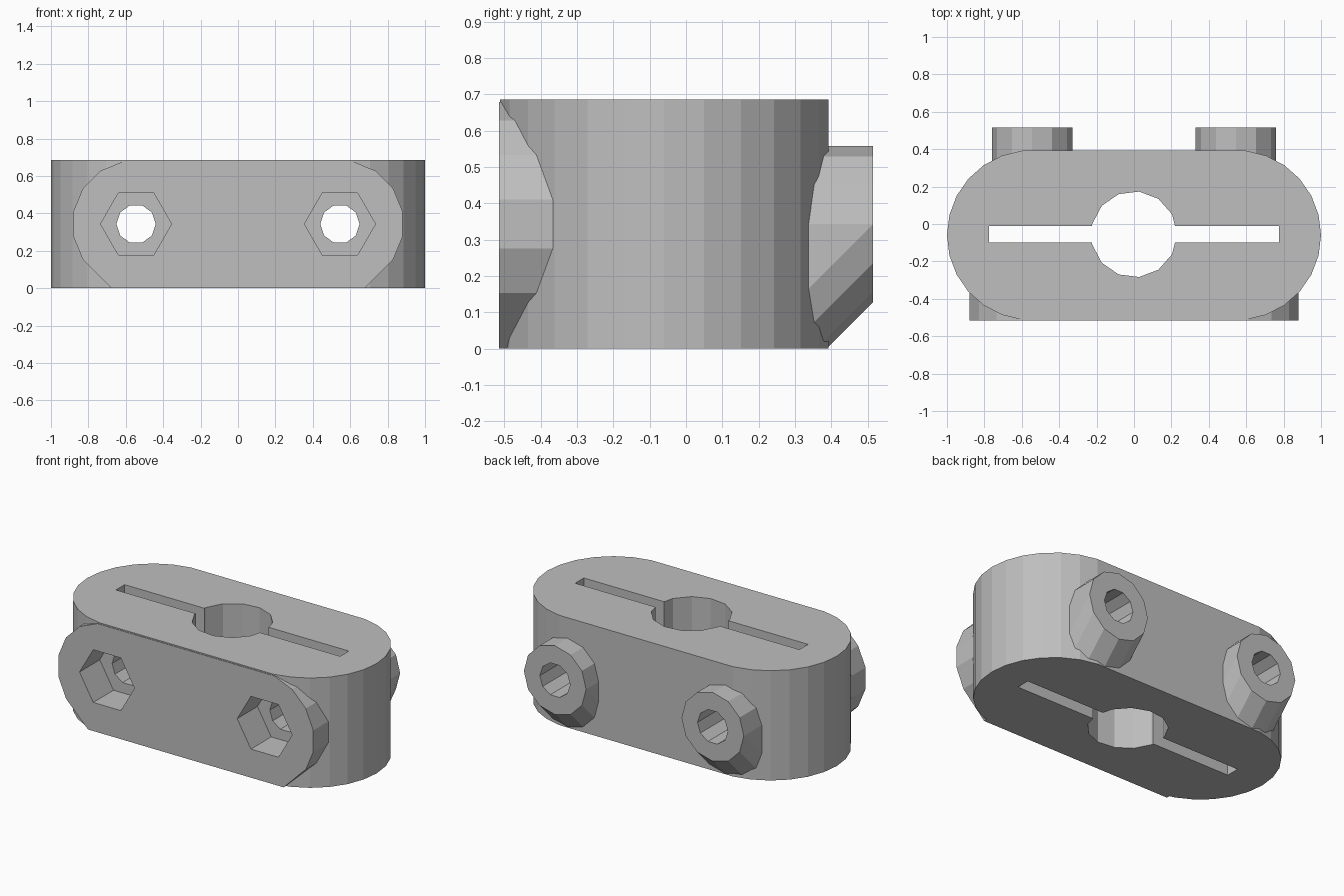
import bpy
import bmesh
import math
from mathutils import Vector

if "Cube" in bpy.data.objects:
    bpy.data.objects.remove(bpy.data.objects["Cube"], do_unlink=True)

HEIGHT = 0.686
MID_Z = HEIGHT / 2
MID_Y = -0.06
BOLT_X = 0.545
FRONT, BACK = -0.515, 0.515

grey = bpy.data.materials.new("plain_grey")
grey.use_nodes = True
grey.diffuse_color = (0.52, 0.52, 0.52, 1)
grey.node_tree.nodes["Principled BSDF"].inputs["Base Color"].default_value = grey.diffuse_color


def ring(radius, sides, cx=0.0, cy=0.0, turn=0.0):
    """Corners of a regular polygon."""
    return [(cx + radius * math.cos(turn + math.tau * i / sides),
             cy + radius * math.sin(turn + math.tau * i / sides)) for i in range(sides)]


def upright(profile, z0, z1):
    return [Vector((x, y, z)) for z in (z0, z1) for x, y in profile]


def lying(profile, y0, y1):
    return [Vector((x, y, z)) for y in (y0, y1) for x, z in profile]


def hull(name, points):
    """Convex solid around the points, trimmed at the ground."""
    bm = bmesh.new()
    for p in points:
        bm.verts.new(p)
    result = bmesh.ops.convex_hull(bm, input=bm.verts[:])
    spare = {v for v in result["geom_interior"] + result["geom_unused"]
             if isinstance(v, bmesh.types.BMVert) and v.is_valid}
    bmesh.ops.delete(bm, geom=list(spare), context="VERTS")
    bmesh.ops.dissolve_limit(bm, angle_limit=0.01, verts=bm.verts[:], edges=bm.edges[:])
    bmesh.ops.recalc_face_normals(bm, faces=bm.faces[:])
    mesh = bpy.data.meshes.new(name)
    bm.to_mesh(mesh)
    bm.free()
    mesh.materials.append(grey)
    obj = bpy.data.objects.new(name, mesh)
    bpy.context.collection.objects.link(obj)
    return obj


def combine(target, tool, operation):
    """Apply a boolean and discard the tool."""
    mod = target.modifiers.new("combine", "BOOLEAN")
    mod.operation = operation
    mod.solver = "EXACT"
    mod.object = tool
    bpy.context.view_layer.objects.active = target
    bpy.ops.object.modifier_apply(modifier=mod.name)
    bpy.data.objects.remove(tool, do_unlink=True)


def trim_ground(obj):
    bm = bmesh.new()
    bm.from_mesh(obj.data)
    cut = bmesh.ops.bisect_plane(bm, geom=bm.verts[:] + bm.edges[:] + bm.faces[:],
                                 plane_co=(0, 0, 0), plane_no=(0, 0, -1), clear_outer=True)
    rim = [e for e in cut["geom_cut"] if isinstance(e, bmesh.types.BMEdge)]
    bmesh.ops.edgeloop_fill(bm, edges=rim)
    bmesh.ops.recalc_face_normals(bm, faces=bm.faces[:])
    bm.to_mesh(obj.data)
    bm.free()


# Rounded clamp body
ends = ring(0.455, 26, BOLT_X, MID_Y) + ring(0.455, 26, -BOLT_X, MID_Y)
body = hull("clamp_body", upright(ends, 0, HEIGHT))

# Front plate around both nuts, with sloped lower corners reaching the ground
plate = []
for side in (-1, 1):
    plate += ring(0.342, 16, side * BOLT_X, MID_Z, math.pi / 16)
    plate.append((side * (BOLT_X + 0.131), 0))
plate = [(x, max(z, 0)) for x, z in plate]
combine(body, hull("front_plate", lying(plate, FRONT, -0.2)), "UNION")

# Bolt bosses on the back, sloping down at 45 degrees into the body
ROOT = 0.3
for side in (-1, 1):
    disc = ring(0.215, 12, side * BOLT_X, MID_Z)
    lowered = [(x, z - (BACK - ROOT)) for x, z in disc]
    boss = hull("back_boss", lying(disc, ROOT, BACK) + lying(lowered, ROOT, ROOT))
    trim_ground(boss)
    combine(body, boss, "UNION")

# Centre bore and clamping slot
combine(body, hull("bore", upright(ring(0.23, 13, 0, MID_Y + 0.005), -0.2, 1)), "DIFFERENCE")
slot = [(x, MID_Y + 0.005 + y) for x in (-0.775, 0.775) for y in (-0.043, 0.043)]
combine(body, hull("slot", upright(slot, -0.2, 1)), "DIFFERENCE")

# Bolt holes and hexagonal nut pockets
for side in (-1, 1):
    hole = ring(0.105, 10, side * BOLT_X, MID_Z)
    combine(body, hull("bolt_hole", lying(hole, -1, 1)), "DIFFERENCE")
    nut = ring(0.19, 6, side * BOLT_X, MID_Z)
    combine(body, hull("nut_pocket", lying(nut, -1, FRONT + 0.2)), "DIFFERENCE")

for face in body.data.polygons:
    face.use_smooth = False
    face.material_index = 0
